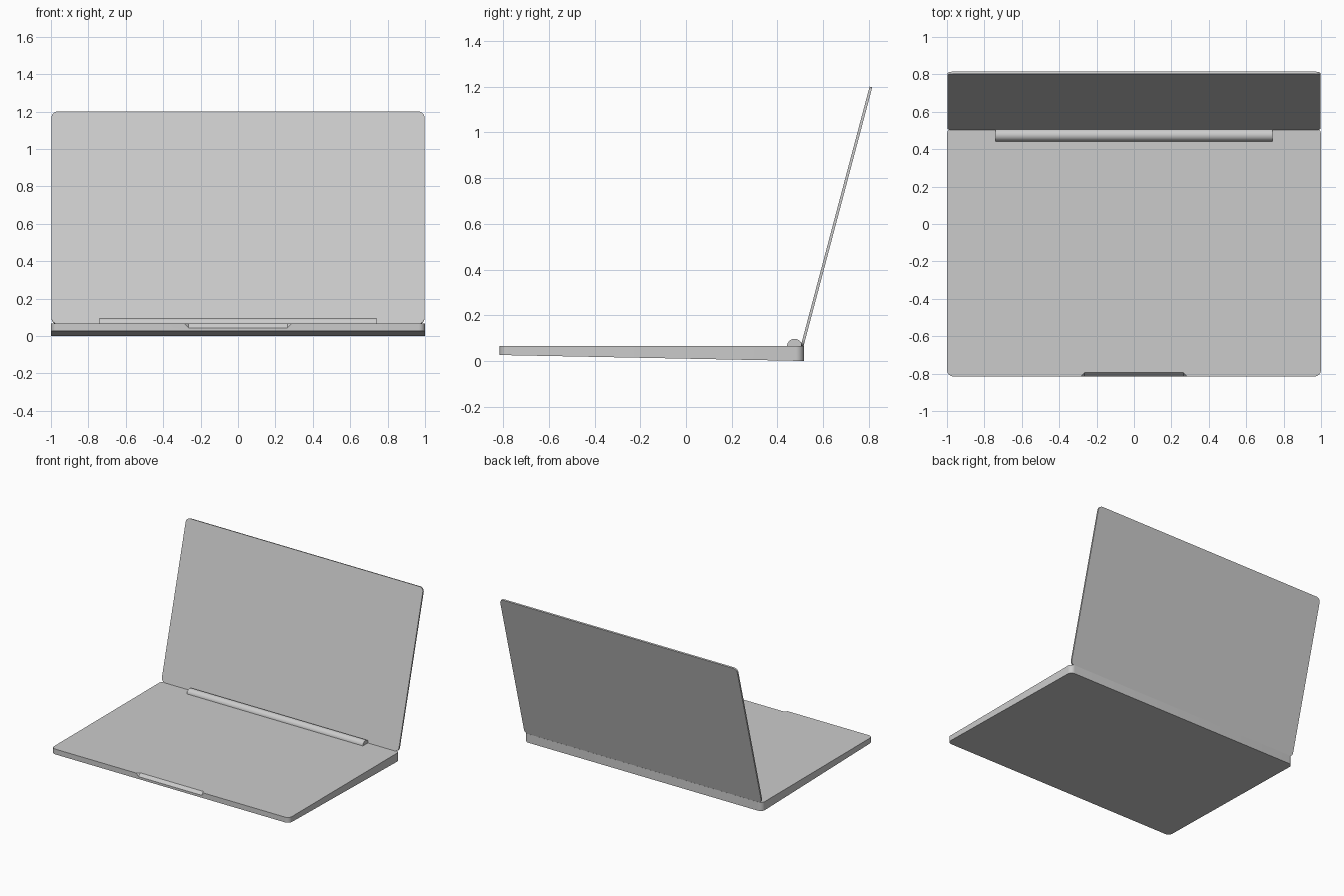
import bpy, bmesh
from math import radians, pi, sin, cos, atan2
from mathutils import Matrix, Vector

cube = bpy.data.objects.get("Cube")
if cube:
    bpy.data.objects.remove(cube)

grey = bpy.data.materials.new("silver_grey")
grey.use_nodes = True
grey.diffuse_color = (0.6, 0.6, 0.6, 1)
grey.node_tree.nodes["Principled BSDF"].inputs["Base Color"].default_value = (0.6, 0.6, 0.6, 1)


def finish(name, bm):
    bmesh.ops.recalc_face_normals(bm, faces=bm.faces)
    mesh = bpy.data.meshes.new(name)
    bm.to_mesh(mesh)
    bm.free()
    mesh.materials.append(grey)
    obj = bpy.data.objects.new(name, mesh)
    bpy.context.collection.objects.link(obj)
    return obj


def smooth(obj):
    bpy.ops.object.select_all(action='DESELECT')
    obj.select_set(True)
    bpy.context.view_layer.objects.active = obj
    bpy.ops.object.shade_smooth_by_angle(angle=radians(30))


def rounded_slab(half_x, y0, y1, z0, z1, radius, steps=8):
    """Rectangle with rounded corners, extruded from z0 up to z1."""
    bm = bmesh.new()
    ring = []
    corners = [(1, y1 - radius), (-1, y1 - radius), (-1, y0 + radius), (1, y0 + radius)]
    for k, (side, cy) in enumerate(corners):
        for i in range(steps + 1):
            a = (k + i / steps) * pi / 2
            ring.append(bm.verts.new((side * (half_x - radius) + radius * cos(a),
                                      cy + radius * sin(a), z0)))
    face = bm.faces.new(ring)
    top = bmesh.ops.extrude_face_region(bm, geom=[face])["geom"]
    bmesh.ops.translate(bm, vec=(0, 0, z1 - z0),
                        verts=[v for v in top if isinstance(v, bmesh.types.BMVert)])
    return bm


FRONT, BACK, TOP = -0.815, 0.515, 0.066

# Base: wedge whose underside rises toward the front
bm = rounded_slab(1, FRONT, BACK, 0, TOP, 0.035)
for v in bm.verts:
    if v.co.z < TOP / 2:
        v.co.z = 0.026 * (BACK - v.co.y) / (BACK - FRONT)
base = finish("base", bm)

# Finger notch: bevelled cut in the middle of the front edge
bm = bmesh.new()
for side in (-1, 1):
    for p in ((0.285, FRONT, TOP), (0.265, FRONT + 0.02, TOP), (0.265, FRONT, TOP - 0.022)):
        for out in (0, 0.05):
            bm.verts.new((side * p[0], p[1] - out, p[2] + out))
bmesh.ops.convex_hull(bm, input=bm.verts)
cutter = finish("notch_cutter", bm)
cutter.hide_render = True
cut = base.modifiers.new("notch", 'BOOLEAN')
cut.operation = 'DIFFERENCE'
cut.solver = 'EXACT'
cut.object = cutter
bpy.context.view_layer.objects.active = base
bpy.ops.object.modifier_apply(modifier=cut.name)
bpy.data.objects.remove(cutter)
smooth(base)

# Lid: thin slab leaning back from the rear edge of the base
lid_foot, lid_head = Vector((0, 0.502, TOP)), Vector((0, 0.803, 1.2))
lean = lid_head - lid_foot
bm = rounded_slab(0.997, 0, lean.length, -0.012, 0, 0.032)
bm.transform(Matrix.Translation(lid_foot) @ Matrix.Rotation(atan2(lean.z, lean.y), 4, 'X'))
smooth(finish("lid", bm))

# Hinge barrel: long cylinder half sunk into the base
bm = bmesh.new()
bmesh.ops.create_cone(bm, cap_ends=True, segments=32, radius1=0.033, radius2=0.033, depth=1.48,
                      matrix=Matrix.Translation((0, 0.475, TOP - 0.002))
                      @ Matrix.Rotation(pi / 2, 4, 'Y'))
smooth(finish("hinge_barrel", bm))
